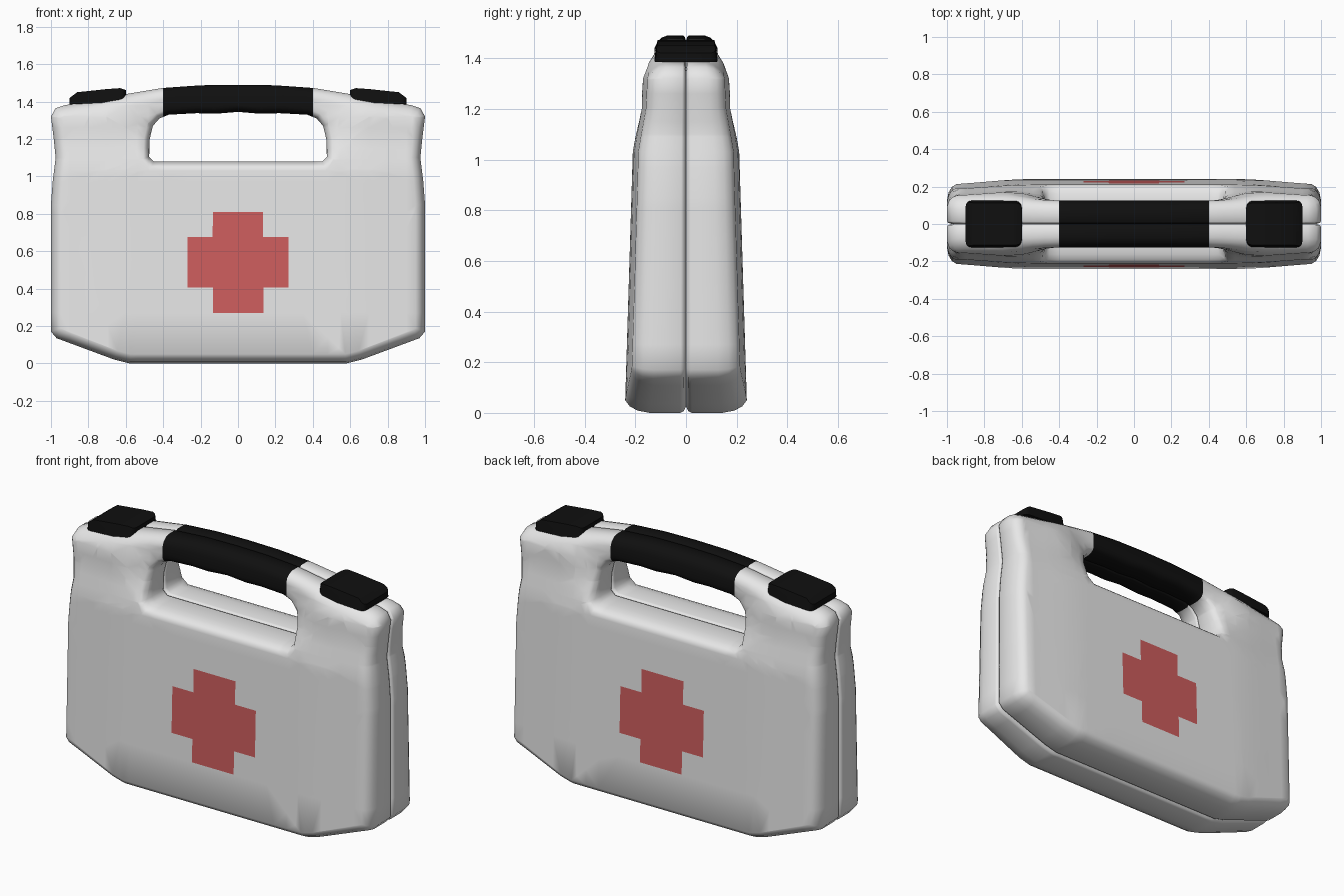
import bpy
import bmesh
from mathutils import Vector

cube = bpy.data.objects.get("Cube")
if cube:
    bpy.data.objects.remove(cube)


def material(name, color):
    m = bpy.data.materials.new(name)
    m.use_nodes = True
    m.diffuse_color = (*color, 1)
    m.node_tree.nodes["Principled BSDF"].inputs["Base Color"].default_value = (*color, 1)
    return m


GREY = material("light grey plastic", (0.8, 0.8, 0.8))
BLACK = material("black rubber", (0.005, 0.005, 0.005))
RED = material("red", (0.61, 0.11, 0.11))


def make_object(name, bm, mats, angle):
    mesh = bpy.data.meshes.new(name)
    bm.to_mesh(mesh)
    bm.free()
    for m in mats:
        mesh.materials.append(m)
    ob = bpy.data.objects.new(name, mesh)
    bpy.context.collection.objects.link(ob)
    bpy.ops.object.select_all(action='DESELECT')
    ob.select_set(True)
    bpy.context.view_layer.objects.active = ob
    bpy.ops.object.shade_smooth_by_angle(angle=angle)
    return ob


def mirrored(pts):
    """Close a right-hand outline (top to bottom) with its mirror image."""
    return pts + [(-x, z) for x, z in reversed(pts) if x > 0]


def inset(pts, dist):
    """Move a clockwise outline inwards by dist with mitred corners."""
    out = []
    for i, p in enumerate(pts):
        p = Vector(p)
        a = (p - Vector(pts[i - 1])).normalized()
        b = (Vector(pts[(i + 1) % len(pts)]) - p).normalized()
        na, nb = Vector((a.y, -a.x)), Vector((b.y, -b.x))
        out.append(p + (na + nb) * dist / (1 + na.dot(nb)))
    return out


def interp(table, v):
    for (v0, a), (v1, b) in zip(table, table[1:]):
        if v <= v1:
            return a + (b - a) * max(0, (v - v0) / (v1 - v0))
    return table[-1][1]


def ramp(v, lo, hi):
    t = min(1, max(0, (v - lo) / (hi - lo)))
    return t * t * (3 - 2 * t)


# Half thickness of the case: tapers upwards, to the sides and at the handle
DEPTH = [(0, .238), (.05, .24), (1.03, .21), (1.2, .18), (1.32, .175), (1.46, .12)]


def depth(x, z):
    x = abs(x)
    wide = interp(DEPTH, z) - .025 * ramp(x, .55, 1.05)
    handle = ramp(z, 1.08, 1.3) * (1 - ramp(x, .4, .68))
    return wide + (min(wide, .125) - wide) * handle


# Case shell: one half as rings from seam to face, then mirrored
OUTER = mirrored([(0, 1.49), (.2, 1.487), (.4, 1.473), (.6, 1.44), (.78, 1.405),
                  (.93, 1.38), (.975, 1.365), (1, 1.32), (.985, 1.2), (.975, 1.1),
                  (.99, .98), (1, .85), (1, .17), (.97, .135), (.66, .02), (.58, 0)])
HOLE = mirrored([(0, 1.345), (.12, 1.335), (.22, 1.338), (.37, 1.33), (.42, 1.31),
                 (.455, 1.27), (.472, 1.2), (.475, 1.105), (.45, 1.08)])
RINGS = [(0, .025), (.04, .006), (.1, 0), (.6, 0), (.8, .009), (.93, .026), (1, .05)]

bm = bmesh.new()
face_edges = []
for outline, scale in ((OUTER, 1), (HOLE, -.6)):
    rings = [[bm.verts.new((p.x, t, p.y)) for p in inset(outline, d * scale)]
             for t, d in RINGS]
    n = len(outline)
    for r, s in zip(rings, rings[1:]):
        for i in range(n):
            j = (i + 1) % n
            quad = [r[i], r[j], s[j], s[i]]
            bm.faces.new(quad if scale < 0 else quad[::-1])
    last = rings[-1]
    face_edges += [bm.edges.get((last[i - 1], last[i])) for i in range(n)]
bmesh.ops.triangle_fill(bm, edges=face_edges, use_beauty=True, normal=(0, 1, 0))

# Cut lines for the cross, the grip and the bends
CROSS_Z, ARM, REACH, GRIP = .54, .135, .27, .4
cuts = [((s * x, 0, 0), (1, 0, 0)) for s in (-1, 1)
        for x in (ARM, REACH, GRIP, .48, .54, .6, .7, .8, .9)]
cuts += [((0, 0, z), (0, 0, 1)) for z in
         (CROSS_Z - REACH, CROSS_Z - ARM, CROSS_Z + ARM, CROSS_Z + REACH,
          .97, 1.03, 1.09, 1.15, 1.2, 1.26, 1.32, 1.38)]
for co, no in cuts:
    bmesh.ops.bisect_plane(bm, geom=bm.verts[:] + bm.edges[:] + bm.faces[:],
                           dist=.0005, plane_co=co, plane_no=no)

for f in bm.faces:
    c = f.calc_center_median()
    x, z = abs(c.x), abs(c.z - CROSS_Z)
    if c.y > .99 and max(x, z) < REACH and min(x, z) < ARM:
        f.material_index = 2
    elif x < GRIP and c.z > 1.25:
        f.material_index = 1
for v in bm.verts:
    v.co.y *= depth(v.co.x, v.co.z)
bmesh.ops.recalc_face_normals(bm, faces=bm.faces[:])
case = make_object("case_shell", bm, [GREY, BLACK, RED], .9)
mod = case.modifiers.new("other half", 'MIRROR')
mod.use_axis = (False, True, False)
mod.use_mirror_merge = False

# Latches: sloped, rounded blocks on both shoulders
LATCH = [(.6, 1.40), (.6, 1.462), (.63, 1.472), (.7, 1.467), (.86, 1.45),
         (.9, 1.42), (.9, 1.385)]
for name, side in (("left_latch", 1), ("right_latch", -1)):
    bm = bmesh.new()
    front = bm.faces.new([bm.verts.new((side * x, -.125, z)) for x, z in LATCH])
    grown = bmesh.ops.extrude_face_region(bm, geom=[front])["geom"]
    bmesh.ops.translate(bm, vec=(0, .25, 0),
                        verts=[g for g in grown if isinstance(g, bmesh.types.BMVert)])
    # round the plan corners, then soften the upper rims
    for v in bm.verts:
        if v.co.z > 1.44:
            v.co.y *= .9
    ends = [e for e in bm.edges if abs(e.verts[0].co.x - e.verts[1].co.x) < .001
            and abs(e.verts[0].co.y - e.verts[1].co.y) < .05]
    bmesh.ops.bevel(bm, geom=ends, offset=.03, segments=3, profile=.5, affect='EDGES')
    bmesh.ops.recalc_face_normals(bm, faces=bm.faces[:])
    make_object(name, bm, [BLACK], .7)
